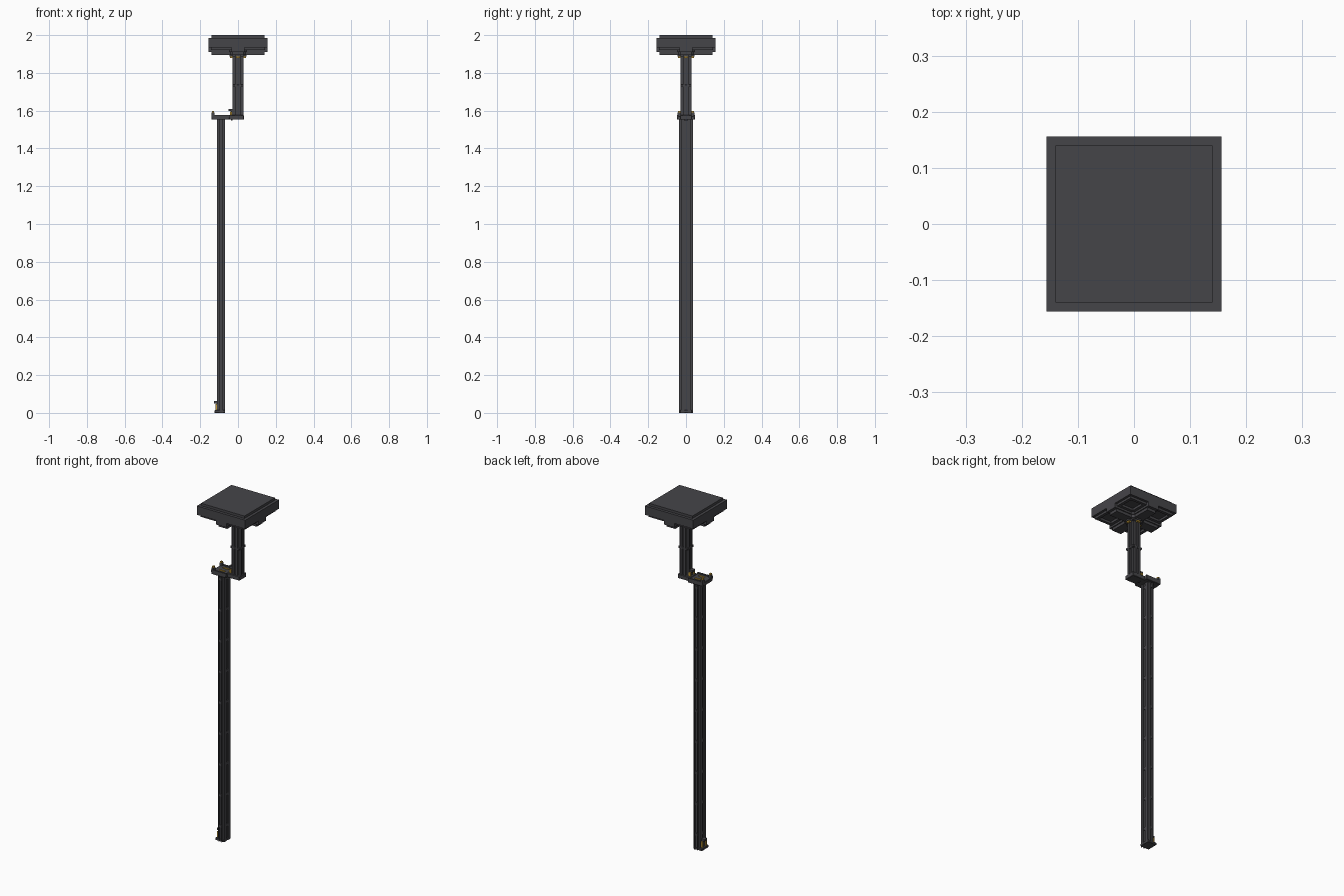
import bpy, bmesh

old = bpy.data.objects.get("Cube")
if old:
    bpy.data.objects.remove(old, do_unlink=True)


def material(name, colour):
    m = bpy.data.materials.new(name)
    m.use_nodes = True
    m.diffuse_color = colour
    m.node_tree.nodes["Principled BSDF"].inputs["Base Color"].default_value = colour
    return m


DARK = material("dark grey metal", (0.06, 0.059, 0.066, 1))
BRASS = material("brass", (0.55, 0.33, 0.04, 1))


def finish(name, bm, mat, bevel=0):
    bmesh.ops.recalc_face_normals(bm, faces=bm.faces)
    mesh = bpy.data.meshes.new(name)
    bm.to_mesh(mesh)
    bm.free()
    mesh.materials.append(mat)
    ob = bpy.data.objects.new(name, mesh)
    bpy.context.collection.objects.link(ob)
    if bevel:
        mod = ob.modifiers.new("edge bevel", 'BEVEL')
        mod.width, mod.segments = bevel, 1
    return ob


def box(name, x, y, z, mat=DARK, bevel=0):
    """Box from (min, max) ranges on each axis."""
    bm = bmesh.new()
    bmesh.ops.create_cube(bm, size=1)
    for v in bm.verts:
        v.co = [(a + b) / 2 + c * (b - a) for (a, b), c in zip((x, y, z), v.co)]
    return finish(name, bm, mat, bevel)


def prism(name, points, z0, z1, cx=0, mat=DARK):
    """Outline pulled straight up from z0 to z1."""
    bm = bmesh.new()
    face = bm.faces.new([bm.verts.new((cx + x, y, z0)) for x, y in points])
    top = bmesh.ops.extrude_face_region(bm, geom=[face])["geom"]
    for v in top:
        if isinstance(v, bmesh.types.BMVert):
            v.co.z = z1
    return finish(name, bm, mat)


def mirrored(quarter):
    """Complete an outline from its first quadrant."""
    half = quarter + [(-x, y) for x, y in reversed(quarter)]
    return half + [(-x, -y) for x, y in half]


def rail(hx, hy, nx, ny, g, d):
    """Notched-corner rail section with a groove along each face."""
    return mirrored([(hx - d, g), (hx, g), (hx, ny), (nx, ny),
                     (nx, hy), (g, hy), (g, hy - d), (g / 2, hy - d)])


def span(c, h):
    return (c - h, c + h)


def foot(label, x, z):
    """Clip tab and brass contact on the outer side of a rail."""
    box(label + "_clip_tab", (x - 0.018, x + 0.004), span(0, 0.012), (z + 0.05, z + 0.062))
    box(label + "_clip_base", (x - 0.004, x + 0.004), span(0, 0.01), (z, z + 0.062))
    for s in (-1, 1):
        box(label + "_contact", (x - 0.01, x + 0.002), span(s * 0.016, 0.004),
            (z + 0.012, z + 0.048), BRASS)


# Long lower column with cross bars in its side channels
CX = -0.089
prism("lower_column", rail(0.021, 0.037, 0.010, 0.026, 0.007, 0.006), 0.0, 1.552, CX)
for i in range(9):
    z = 0.09 + i * 0.18
    for s in (-1, 1):
        box("channel_bar", span(CX + s * 0.016, 0.004), span(0, 0.008), span(z, 0.008))
        box("channel_bar", span(CX, 0.008), span(s * 0.032, 0.004), span(z, 0.008))

# Foot of the lower column
box("foot_plate", (-0.125, -0.068), span(0, 0.032), (0, 0.014), bevel=0.002)
foot("foot", -0.11, 0.0)

# Offset bracket tray between column and stem
box("bracket_plate", (-0.14, 0.03), span(0, 0.03), (1.552, 1.566))
box("bracket_tray", (-0.14, -0.045), span(0, 0.047), (1.552, 1.572), bevel=0.002)
box("bracket_stem_socket", (-0.05, 0.032), span(0, 0.032), (1.552, 1.576), bevel=0.002)
for s in (-1, 1):
    box("tray_side", (-0.14, -0.045), span(s * 0.043, 0.004), (1.565, 1.578))
    box("tray_post", (-0.14, -0.125), span(s * 0.038, 0.008), (1.565, 1.589))
    box("post_cap", (-0.138, -0.127), span(s * 0.036, 0.006), (1.589, 1.597), BRASS)
    box("tray_contact", (-0.108, -0.072), span(s * 0.018, 0.005), (1.572, 1.576), BRASS)
foot("stem", -0.033, 1.548)

# Upper stem with a middle band
prism("upper_stem", rail(0.03, 0.03, 0.017, 0.017, 0.006, 0.006), 1.552, 1.90)
box("stem_band", span(0, 0.03), span(0, 0.03), (1.727, 1.739), bevel=0.002)

# Collar under the head with brass contacts on four sides
prism("collar", mirrored([(0.045, 0.012), (0.032, 0.012), (0.032, 0.032),
                          (0.012, 0.032), (0.012, 0.045)]), 1.886, 1.898)
for s in (-1, 1):
    box("collar_contact", span(s * 0.036, 0.006), span(0, 0.010), (1.879, 1.887), BRASS)
    box("collar_contact", span(0, 0.010), span(s * 0.036, 0.006), (1.879, 1.887), BRASS)

# Square head: slab, raised top and underside rim
box("head_slab", span(0, 0.156), span(0, 0.156), (1.935, 1.986))
box("head_top", span(0, 0.14), span(0, 0.14), (1.985, 2.0))


def cross(reach, arm, fillet):
    return mirrored([(reach, arm), (arm + fillet, arm), (arm, arm + fillet), (arm, reach)])


# Stepped cross arms below the slab
prism("arm_cross_upper", cross(0.156, 0.034, 0.012), 1.911, 1.936)
prism("arm_cross_lower", cross(0.14, 0.028, 0.012), 1.895, 1.912)

# Shallow frames round the four recessed panels
for sx in (-1, 1):
    for sy in (-1, 1):
        for a, b in ((0.135, 0.042), (0.042, 0.135)):
            box("panel_frame", span(sx * a, 0.008), span(sy * 0.0885, 0.054), (1.922, 1.936))
            box("panel_frame", span(sx * 0.0885, 0.054), span(sy * b, 0.008), (1.922, 1.936))
